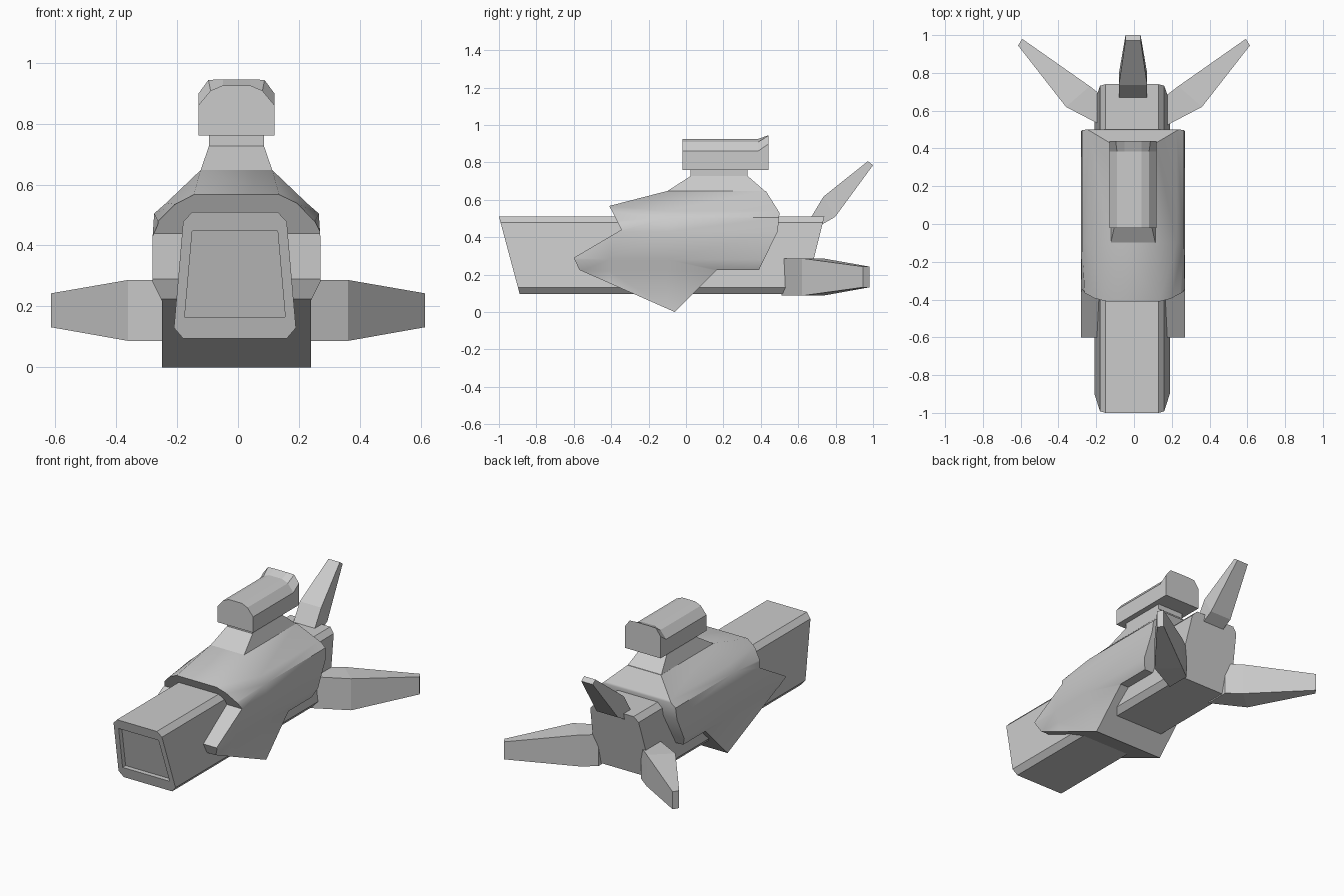
import bpy, bmesh, math

if "Cube" in bpy.data.objects:
    bpy.data.objects.remove(bpy.data.objects["Cube"])


def loft(name, rings):
    """Solid skinned through equal-sized rings of points, capped at both ends."""
    bm = bmesh.new()
    vr = [[bm.verts.new(p) for p in r] for r in rings]
    n = len(vr[0])
    for a, b in zip(vr, vr[1:]):
        for i in range(n):
            j = (i + 1) % n
            bm.faces.new((a[i], a[j], b[j], b[i]))
    bm.faces.new(vr[0])
    bm.faces.new(vr[-1])
    bmesh.ops.recalc_face_normals(bm, faces=bm.faces)
    me = bpy.data.meshes.new(name)
    bm.to_mesh(me)
    bm.free()
    ob = bpy.data.objects.new(name, me)
    bpy.context.collection.objects.link(ob)
    return ob


def activate(ob):
    bpy.ops.object.select_all(action='DESELECT')
    ob.select_set(True)
    bpy.context.view_layer.objects.active = ob


def boolean(ob, cutter, op):
    m = ob.modifiers.new("cut", 'BOOLEAN')
    m.object, m.operation, m.solver = cutter, op, 'EXACT'
    activate(ob)
    bpy.ops.object.modifier_apply(modifier=m.name)
    bpy.data.objects.remove(cutter, do_unlink=True)


def mirrored(half, cx):
    """Closed symmetric section from its right half (bottom to top)."""
    return [(cx + x, z) for x, z in half] + [(cx - x, z) for x, z in reversed(half)]


def front_y(z):
    return -1 + (0.51 - z) * 0.268


# Main body: chamfered trapezoid section with raked ends
sec = mirrored([(0.17, 0.095), (0.20, 0.13), (0.17, 0.478), (0.14, 0.51)], -0.01)
body = loft("body", [[(x, front_y(z), z) for x, z in sec],
                     [(x, 0.74 - (0.51 - z) * 0.25, z) for x, z in sec]])

# Shallow recess in the front face
hole = mirrored([(0.165, 0.165), (0.14, 0.447)], -0.01)
recess = loft("recess_cutter", [[(x, front_y(z) + d, z) for x, z in hole]
                                for d in (-0.05, 0.03)])
boolean(body, recess, 'DIFFERENCE')

# Armoured shell: lofted sections trimmed by the side profile
low = [(0.245, -0.03), (0.245, 0.22), (0.275, 0.28), (0.275, 0.43)]
nose = [(0.255, 0.475), (0.20, 0.535), (0.14, 0.567)]
hump = [(0.27, 0.505), (0.23, 0.54), (0.118, 0.647)]
stations = [(-0.65, [(x, z - 0.03) for x, z in nose]), (-0.41, nose),
            (-0.10, hump), (0.55, hump)]
shell = loft("shell", [[(x, y, z) for x, z in mirrored(low + up, -0.005)]
                       for y, up in stations])
profile = [(-0.41, 0.567), (-0.345, 0.44), (-0.60, 0.29), (-0.57, 0.225),
           (-0.06, 0.0), (0.165, 0.225), (0.39, 0.225), (0.49, 0.43),
           (0.50, 0.53), (0.425, 0.65), (0.36, 0.75), (-0.41, 0.75)]
trim = loft("shell_trim", [[(s, y, z) for y, z in profile] for s in (-0.5, 0.5)])
boolean(shell, trim, 'INTERSECT')
activate(shell)
bpy.ops.object.shade_smooth_by_angle(angle=math.radians(40))

# Flared neck carrying the sight
neck_rings = [(0.12, -0.11, 0.43, 0.64), (0.09, 0.025, 0.33, 0.727),
              (0.09, 0.025, 0.33, 0.78)]
loft("neck", [[(-0.005 - w, a, z), (-0.005 + w, a, z), (-0.005 + w, b, z),
               (-0.005 - w, b, z)] for w, a, b, z in neck_rings])

# Sight block with a raised rear lip
front = [(0.125, 0.76), (0.125, 0.86), (0.085, 0.908), (0.045, 0.925)]
rear = [(0.125, 0.76), (0.125, 0.898), (0.092, 0.943), (0.045, 0.945)]
loft("sight", [[(x, y, z) for x, z in mirrored(h, -0.005)]
               for y, h in ((-0.02, front), (0.385, front), (0.44, rear))])

# Side fins: (front x, front y, rear x, rear y, low z, high z) per station
fin = [(0.15, 0.51, 0.15, 0.665, 0.087, 0.287),
       (0.36, 0.62, 0.235, 0.73, 0.087, 0.287),
       (0.614, 0.945, 0.592, 0.98, 0.132, 0.243)]
for side, label in ((-1, "left"), (1, "right")):
    loft(label + "_fin", [[(side * a, b, lo), (side * c, d, lo),
                           (side * c, d, hi), (side * a, b, hi)]
                          for a, b, c, d, lo, hi in fin])

# Top tail fin: (half width, upper y, upper z, lower y, lower z)
tail = [(0.075, 0.665, 0.50, 0.73, 0.47), (0.075, 0.735, 0.617, 0.797, 0.508),
        (0.04, 0.972, 0.806, 1.0, 0.785)]
loft("tail_fin", [[(-0.005 - w, a, b), (-0.005 + w, a, b),
                   (-0.005 + w, c, d), (-0.005 - w, c, d)]
                  for w, a, b, c, d in tail])
